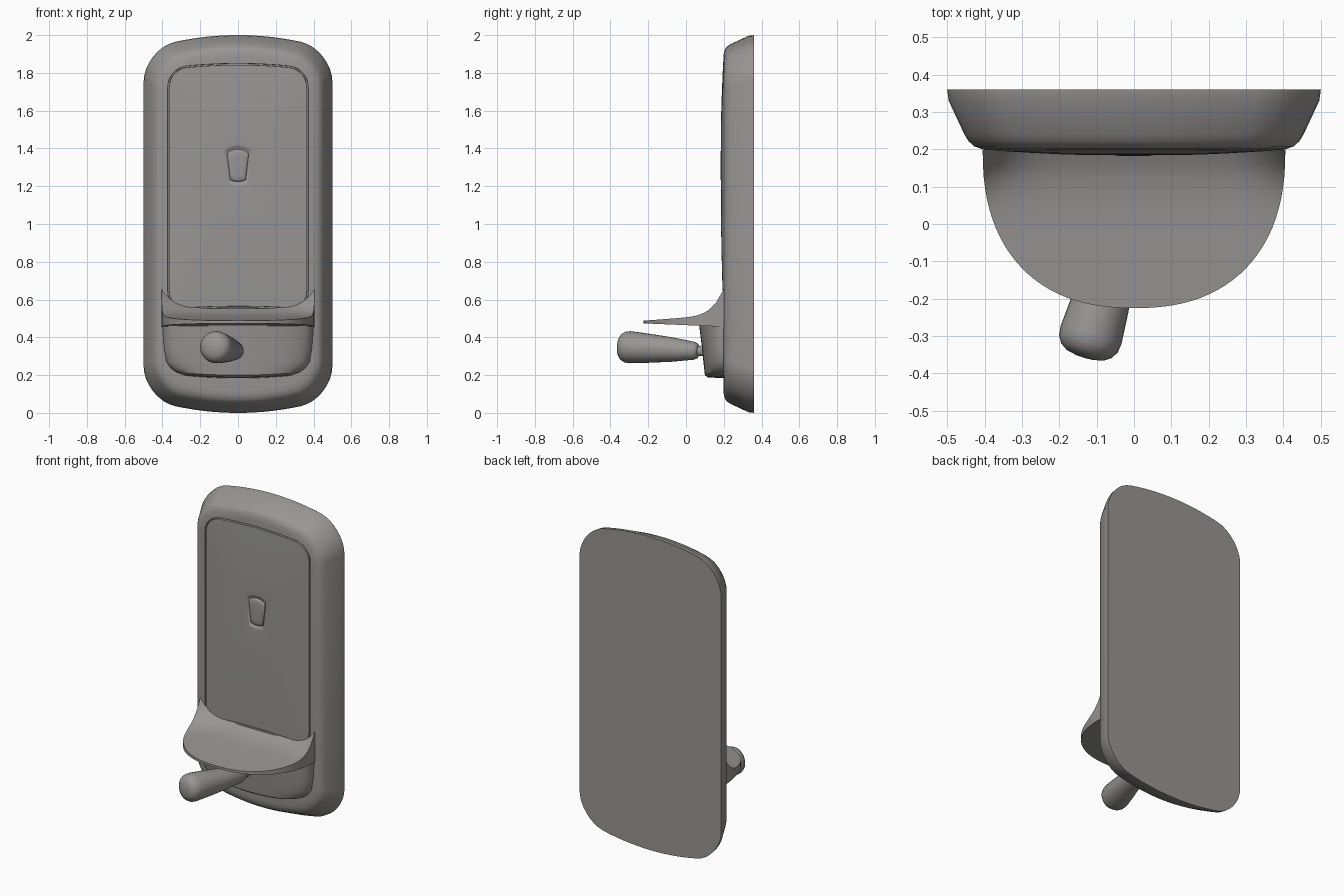
import bpy, bmesh, math
from mathutils import Vector

cube = bpy.data.objects.get("Cube")
if cube:
    bpy.data.objects.remove(cube)

grey = bpy.data.materials.new("warm grey")
grey.use_nodes = True
colour = (0.31, 0.305, 0.295, 1)
grey.diffuse_color = colour
grey.node_tree.nodes["Principled BSDF"].inputs["Base Color"].default_value = colour


def loft(name, rings, closed=True, cap_start=True, cap_end=True, angle=35):
    """Join matching rings of points into one smooth-shaded object."""
    bm = bmesh.new()
    rows = [[bm.verts.new(p) for p in ring] for ring in rings]
    n = len(rows[0])
    for a, b in zip(rows, rows[1:]):
        for i in range(n if closed else n - 1):
            j = (i + 1) % n
            bm.faces.new((a[i], a[j], b[j], b[i]))
    if cap_start:
        bm.faces.new(rows[0])
    if cap_end:
        bm.faces.new(rows[-1])
    bmesh.ops.remove_doubles(bm, verts=bm.verts, dist=0.0002)
    bmesh.ops.recalc_face_normals(bm, faces=bm.faces)
    mesh = bpy.data.meshes.new(name)
    bm.to_mesh(mesh)
    bm.free()
    mesh.materials.append(grey)
    obj = bpy.data.objects.new(name, mesh)
    bpy.context.collection.objects.link(obj)
    bpy.ops.object.select_all(action="DESELECT")
    obj.select_set(True)
    bpy.context.view_layer.objects.active = obj
    bpy.ops.object.shade_smooth_by_angle(angle=math.radians(angle))
    return obj


def outline(y, w, z0, z1, r, low, high, steps=8, across=14):
    """Rounded rectangle whose bottom and top edges bow by low and high."""
    pts = []
    corners = [(1, z1 - r, 0), (-1, z1 - r, 1), (-1, z0 + r, 2), (1, z0 + r, 3)]
    for side, cz, quarter in corners:
        for k in range(steps + 1):
            a = (quarter + k / steps) * math.pi / 2
            pts.append((side * (w - r) + r * math.cos(a), cz + r * math.sin(a)))
        if quarter in (0, 2):
            x, z = pts[-1]
            pts += [(x - 2 * x * k / across, z) for k in range(1, across)]
    mid = (z0 + z1) / 2
    return [Vector((x, y, z + (high if z > mid else low) * max(0, 1 - (x / w) ** 2)))
            for x, z in pts]


def panel_outline(y, inset):
    return outline(y, 0.372 - inset, 0.542 + inset, 1.825 - inset, 0.1 - inset, 0.015, 0.025)


# Housing: flat back, sloping sides, rounded front edge and panel recess
body = []
for y, inset in [(0.36, 0), (0.33, 0.004), (0.24, 0.046), (0.222, 0.057),
                 (0.208, 0.072), (0.201, 0.092), (0.198, 0.115)]:
    body.append(outline(y, 0.5 - inset, 0.08 + inset, 1.92 - inset, 0.17 - 0.5 * inset,
                        -0.08, 0.08))
body += [panel_outline(0.197, 0), panel_outline(0.212, 0.001)]
loft("housing", body)

# Front panel: gently domed, blending into the ringed button
centre = Vector((0, 0, 1.31))
edge = panel_outline(0.196, 0.008)
radial = [Vector((p.x, 0, p.z - centre.z)).normalized() for p in edge]


def button_ring(y, r):
    return [centre + d * r + Vector((0, y, 0)) for d in radial]


inner = button_ring(0.184, 0.11)
panel = [panel_outline(0.214, 0.007), edge]
for k in range(1, 7):
    t = k / 6
    ring = [a.lerp(b, t) for a, b in zip(edge, inner)]
    for p in ring:
        p.y = 0.196 - 0.012 * math.sin(t * math.pi / 2)
    panel.append(ring)
for y, r in [(0.185, 0.1), (0.194, 0.092), (0.194, 0.086), (0.186, 0.082),
             (0.183, 0.074), (0.182, 0.05)]:
    panel.append(button_ring(y, r))
loft("front_panel_with_button", panel, angle=50)

# Tray: thin half-oval shelf sweeping up into the panel at the wall
POWER = 2 / 2.35
top, bottom = [], []
for k in range(25):
    a = k / 24 * math.pi / 2
    depth = math.sin(a) ** POWER
    half = 0.405 * max(0, math.cos(a)) ** POWER
    s = 1 - depth
    upper, lower = [], []
    for i in range(33):
        u = math.sin((i / 16 - 1) * math.pi / 2)
        x = u * half
        flare = (0.035 + 0.1 * (x / 0.405) ** 6) * s ** 7
        upper.append((x, 0.2 - 0.425 * depth, 0.488 + 0.032 * s + flare))
        lower.append((x, 0.2 - 0.425 * depth, 0.474 - 0.018 * s))
    top.append(upper)
    bottom.append(lower)
tray = [u + d[::-1] for u, d in zip(top, bottom)]
loft("tray", tray, angle=40)

# Base block below the tray, rounded in plan and tucked in at the bottom
block = []
for z, w, front in [(0.5, 0.402, 0.066), (0.46, 0.4, 0.07), (0.34, 0.392, 0.085),
                    (0.27, 0.38, 0.092), (0.235, 0.355, 0.096), (0.215, 0.325, 0.1),
                    (0.203, 0.29, 0.115)]:
    ring = []
    for k in range(41):
        a = k / 40 * math.pi
        c, s = math.cos(a), max(0, math.sin(a))
        x = math.copysign(abs(c) ** 0.75, c) * w
        drop = 0.015 * (1 - (x / w) ** 2) if z < 0.23 else 0
        ring.append((x, 0.21 - (0.21 - front) * s ** 0.75, z - drop))
    block.append(ring)
block.append([(x, 0.21, z - 0.005) for x, y, z in block[-1]])
loft("base_block", block, cap_end=False)

# Lever: narrow stem and tapered round-ended handle, angled forward
start, tip = Vector((0.005, 0.11, 0.325)), Vector((-0.133, -0.358, 0.351))
axis = tip - start
side = axis.cross(Vector((0, 0, 1))).normalized()
up = side.cross(axis).normalized()


def lever(name, stations):
    rings = []
    for t, r in stations:
        rings.append([start + axis * t + (side * math.cos(a) + up * math.sin(a)) * r
                      for a in [i * math.tau / 28 for i in range(28)]])
    loft(name, rings, angle=50)


lever("lever_stem", [(0, 0.026), (0.16, 0.026)])
lever("lever_handle", [(0.095, 0.03), (0.11, 0.041), (0.15, 0.048), (0.4, 0.065),
                       (0.7, 0.079), (0.87, 0.085), (0.92, 0.082), (0.96, 0.07),
                       (0.985, 0.052), (0.997, 0.025), (1, 0.005)])
